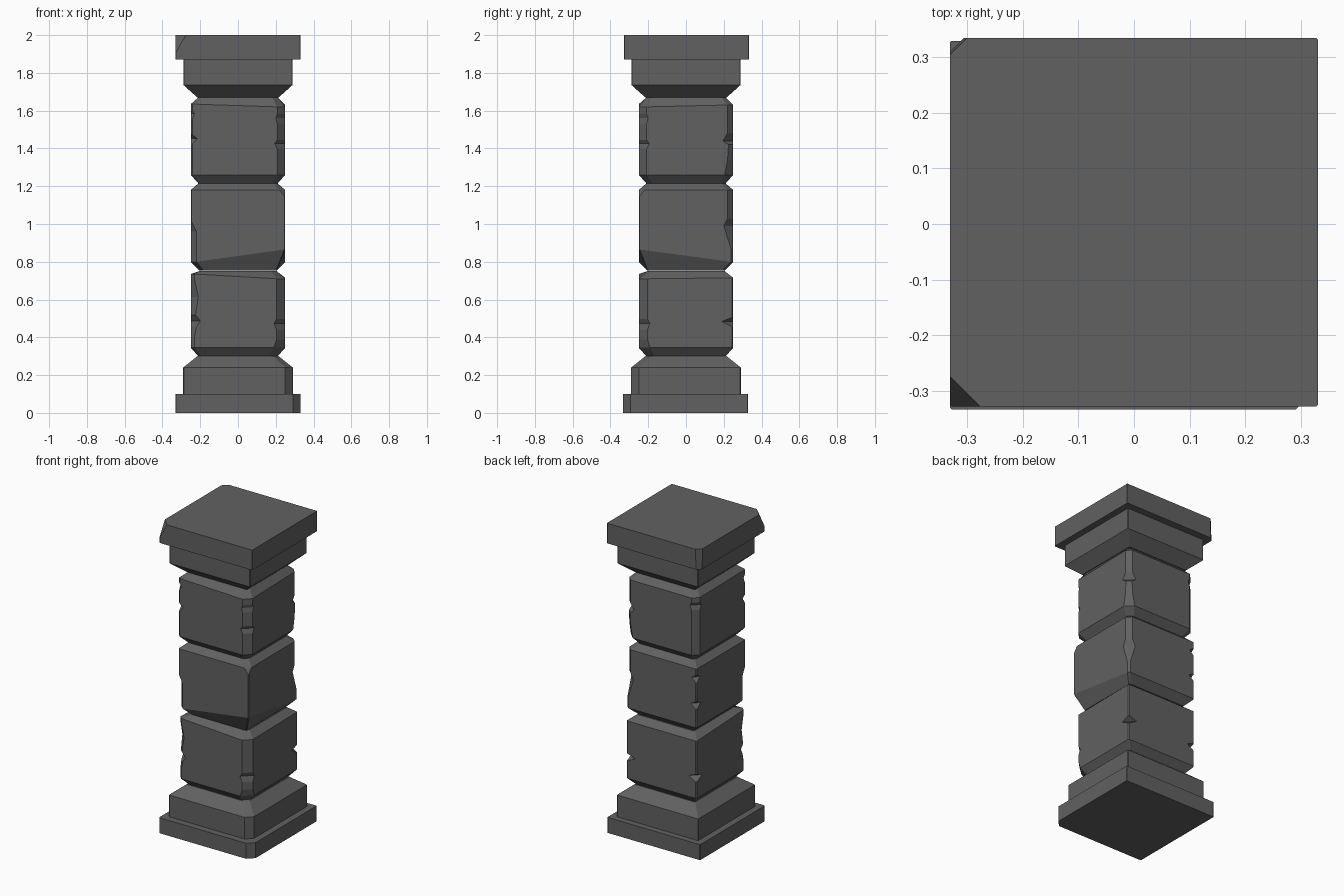
import bpy, bmesh
from math import radians

if "Cube" in bpy.data.objects:
    bpy.data.objects.remove(bpy.data.objects["Cube"])

# Corner order, counter-clockwise: front-left, front-right, back-right, back-left
CORNERS = [(-1, -1), (1, -1), (1, 1), (-1, 1)]
SHARP = [(0, 0.003)]

stone = bpy.data.materials.new("dark_stone")
stone.diffuse_color = (0.12, 0.12, 0.12, 1)
stone.use_nodes = True
stone.node_tree.nodes["Principled BSDF"].inputs["Base Color"].default_value = stone.diffuse_color


def sample(profile, z):
    """Piecewise linear chamfer width at height z."""
    if z <= profile[0][0]:
        return profile[0][1]
    for (za, a), (zb, b) in zip(profile, profile[1:]):
        if z <= zb:
            return a + (b - a) * (z - za) / (zb - za)
    return profile[-1][1]


def block(name, half, z0, z1, chips=(SHARP,) * 4, low=None, high=None,
          tilt_low=(0,) * 4, tilt_high=(0,) * 4, shift=(0, 0)):
    """Square block; chips = corner chamfers by height, low/high = (half, z) bevel ends."""
    levels = sorted({z0, z1} | {z for c in chips for z, _ in c if z0 < z < z1})
    bm = bmesh.new()
    rings = []

    def ring(h, z, zc, k, tilted):
        pts = []
        t = (zc - z0) / (z1 - z0)
        for i, (sx, sy) in enumerate(CORNERS):
            c = sample(chips[i], zc) * k
            zz = z + tilted * (tilt_low[i] * (1 - t) + tilt_high[i] * t)
            a = (sx * h, sy * (h - c), zz)
            b = (sx * (h - c), sy * h, zz)
            pts += [a, b] if sx * sy > 0 else [b, a]
        rings.append([bm.verts.new(p) for p in pts])

    if low:
        ring(low[0], low[1], z0, 0.7, 0)
    for z in levels:
        ring(half, z, z, 1, 1)
    if high:
        ring(high[0], high[1], z1, 0.7, 0)
    for r, s in zip(rings, rings[1:]):
        for i in range(8):
            j = (i + 1) % 8
            bm.faces.new((r[i], r[j], s[j], s[i]))
    bm.faces.new(rings[0][::-1])
    bm.faces.new(rings[-1])
    bmesh.ops.dissolve_limit(bm, angle_limit=radians(0.5), verts=bm.verts, edges=bm.edges)
    bmesh.ops.recalc_face_normals(bm, faces=bm.faces)
    me = bpy.data.meshes.new(name)
    bm.to_mesh(me)
    bm.free()
    me.materials.append(stone)
    ob = bpy.data.objects.new(name, me)
    ob.location = (*shift, 0)
    bpy.context.collection.objects.link(ob)


def notched(width, *notches):
    """Chamfer of even width with sharp nicks (z, depth)."""
    out = [(0, width)]
    for z, d in notches:
        out += [(z - 0.03, width), (z, d), (z + 0.02, width)]
    return out


# Base
block("base_plinth", 0.331, 0, 0.1, [SHARP, [(0, 0.04)], SHARP, SHARP], shift=(0, -0.002))
block("base_step", 0.29, 0.1, 0.24, [SHARP, [(0, 0.04)], SHARP, SHARP], high=(0.215, 0.30))

# Shaft stones
block("lower_stone", 0.25, 0.345, 0.715,
      [[(0.4, 0.02), (0.45, 0.03), (0.48, 0.05), (0.51, 0.025), (0.6, 0.04), (0.69, 0.02)],
       [(0.345, 0.06), (0.39, 0.045), (0.44, 0.045), (0.475, 0.06), (0.5, 0.045)],
       notched(0.006, (0.485, 0.06)),
       notched(0.006, (0.48, 0.055))],
      low=(0.21, 0.30), high=(0.205, 0.75), tilt_high=(0.02, -0.005, 0, 0))
block("middle_stone", 0.25, 0.80, 1.18,
      [[(0.8, 0.03), (0.96, 0.03), (1.01, 0.005)],
       [(0.8, 0.005), (1.14, 0.005), (1.18, 0.03)],
       [(0.87, 0.012), (0.99, 0.05), (1.03, 0.03), (1.18, 0.03)],
       notched(0.006, (0.95, 0.04), (1.12, 0.035))],
      low=(0.205, 0.755), high=(0.21, 1.215), tilt_low=(0, 0.065, 0, 0))
block("upper_stone", 0.25, 1.26, 1.63,
      [notched(0.008, (1.45, 0.035), (1.58, 0.02)),
       notched(0.042, (1.43, 0.057), (1.57, 0.05)),
       [(1.26, 0.045), (1.34, 0.03), (1.42, 0.025), (1.44, 0.055), (1.48, 0.03),
        (1.6, 0.03)],
       notched(0.035, (1.58, 0.048))],
      low=(0.21, 1.215), high=(0.21, 1.67), tilt_high=(0.005, -0.01, 0, 0))

# Capital
block("capital_step", 0.288, 1.735, 1.87, low=(0.215, 1.67))
block("capital_slab", 0.331, 1.87, 2.0,
      [[(1.91, 0.003), (2.0, 0.055)], SHARP, SHARP, [(1.87, 0.025), (2.0, 0.03)]],
      shift=(0, 0.003))
